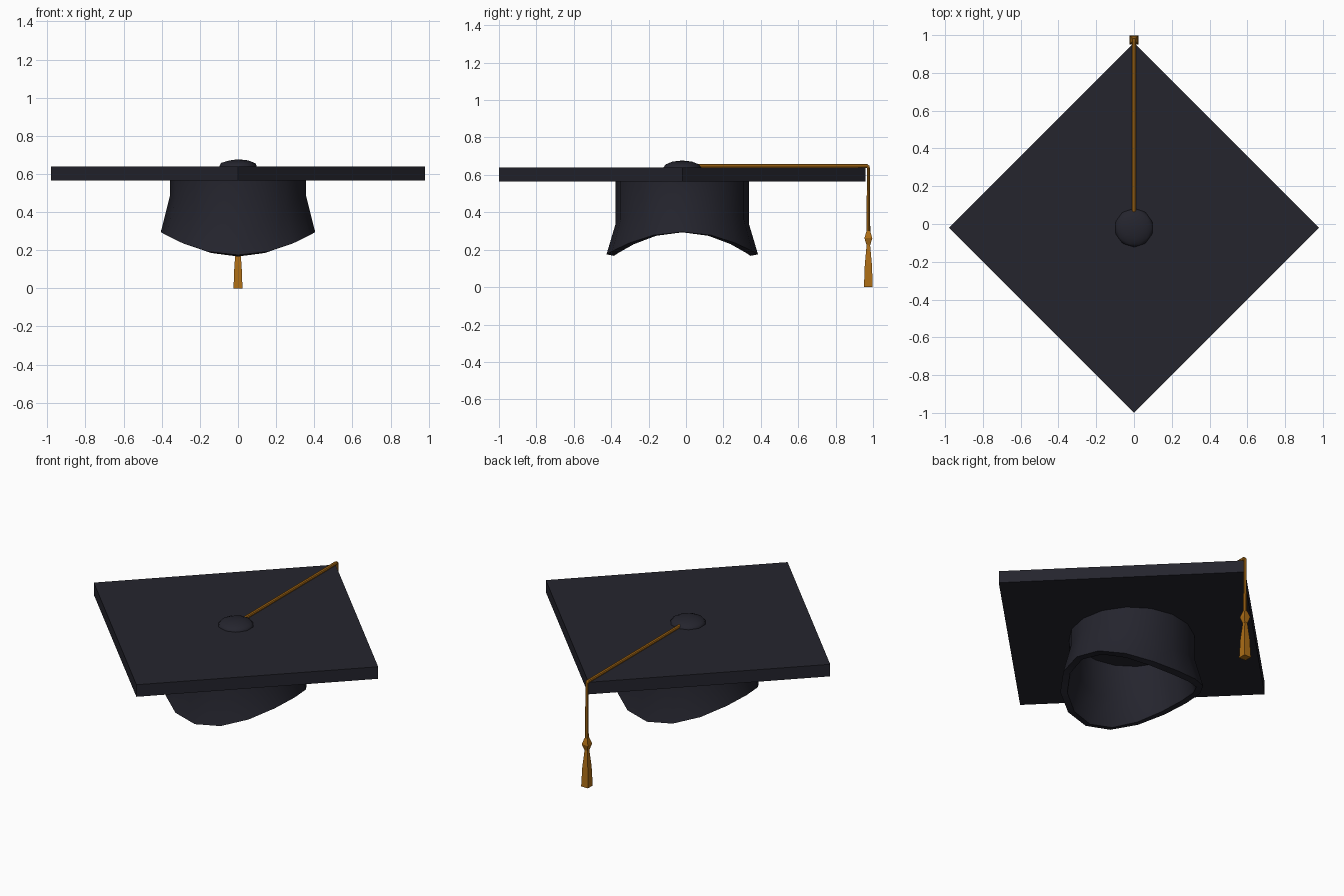
import bpy
from math import sin, cos, pi, radians

if "Cube" in bpy.data.objects:
    bpy.data.objects.remove(bpy.data.objects["Cube"])

CY = -0.02  # centre of the cap along y


def material(name, rgb):
    m = bpy.data.materials.new(name)
    m.use_nodes = True
    m.diffuse_color = (*rgb, 1)
    m.node_tree.nodes["Principled BSDF"].inputs["Base Color"].default_value = (*rgb, 1)
    return m


navy = material("dark navy cloth", (0.018, 0.018, 0.027))
gold = material("gold cord", (0.42, 0.155, 0.008))


def finish(obj, name, mat, smooth=None):
    obj.name = name
    obj.data.materials.append(mat)
    if smooth:
        bpy.ops.object.select_all(action='DESELECT')
        obj.select_set(True)
        bpy.context.view_layer.objects.active = obj
        bpy.ops.object.shade_smooth_by_angle(angle=radians(smooth))
    return obj


def loft(name, rings, mat, capped=True, smooth=None):
    """Skin a list of equal-sized closed rings of points."""
    n = len(rings[0])
    verts = [p for ring in rings for p in ring]
    faces = [(r * n + i, r * n + (i + 1) % n, (r + 1) * n + (i + 1) % n, (r + 1) * n + i)
             for r in range(len(rings) - 1) for i in range(n)]
    if capped:
        faces += [tuple(reversed(range(n))), tuple(range(len(verts) - n, len(verts)))]
    me = bpy.data.meshes.new(name)
    me.from_pydata(verts, [], faces)
    obj = bpy.data.objects.new(name, me)
    bpy.context.collection.objects.link(obj)
    return finish(obj, name, mat, smooth)


def ring(n, r, height, y=CY, turn=0.0):
    """Ring around z; the height is a function of the angle."""
    angles = [2 * pi * i / n + turn for i in range(n)]
    return [(r * cos(a), y + r * sin(a), height(a)) for a in angles]


def flat(z):
    return lambda a: z


def wave(mid, amp):
    return lambda a: mid + amp * cos(2 * a)


# Square board, with its corners on the axes
loft("board", [ring(4, 0.98, flat(z)) for z in (0.565, 0.64)], navy)

# Skull cap: dips at front and back, flares towards the rim, open below
outer = [(0.405, wave(0.235, 0.06)), (0.356, wave(0.415, 0.075)), (0.356, flat(0.57))]
inner = [(0.318, flat(0.57)), (0.318, wave(0.415, 0.075)), (0.365, wave(0.23, 0.063))]
shell = [ring(16, r, h) for r, h in outer + inner]
loft("skull_cap", shell + shell[:1], navy, capped=False, smooth=35)

# Domed button on top
bpy.ops.mesh.primitive_ico_sphere_add(subdivisions=2, radius=1, location=(0, CY, 0.637))
button = bpy.context.object
button.scale = (0.104, 0.104, 0.04)
finish(button, "button", navy, 40)

# Cord across the board, bent over the corner and hanging down
R, TY = 0.0105, 0.975
path = [((0.06, 0.648), (0, 1)), ((TY - 0.008, 0.648), (0, 1)),
        ((TY, 0.64), (0.7, 0.7)), ((TY, 0.28), (1, 0))]
cord = []
for (y, z), (ny, nz) in path:
    angles = [2 * pi * i / 8 for i in range(8)]
    cord.append([(-R * cos(a), y + R * sin(a) * ny, z + R * sin(a) * nz) for a in angles])
loft("cord", cord, gold)


# Square-sided knot and tassel
def square_stack(name, steps):
    rings = [ring(4, half * 2 ** 0.5, flat(z), TY, pi / 4) for half, z in steps]
    return loft(name, rings, gold)


square_stack("knot", [(0.01, 0.225), (0.021, 0.262), (0.01, 0.3)])
square_stack("tassel", [(0.0235, 0), (0.019, 0.12), (0.009, 0.23)])
